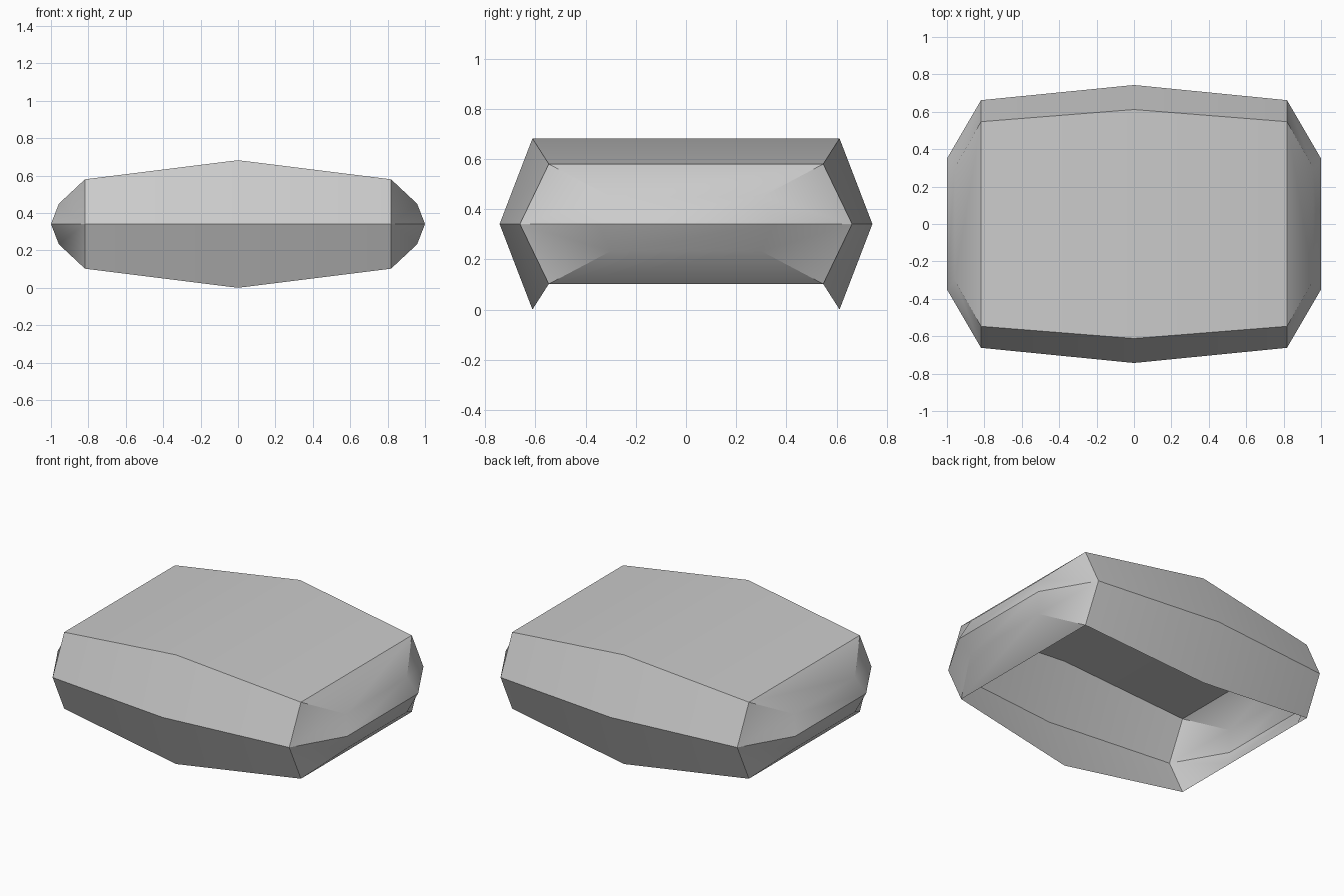
import bpy, bmesh, math

cube = bpy.data.objects.get("Cube")
if cube:
    bpy.data.objects.remove(cube, do_unlink=True)

# Single neutral grey
grey = bpy.data.materials.new("light grey")
grey.use_nodes = True
colour = (0.6, 0.6, 0.6, 1)
grey.diffuse_color = colour
grey.node_tree.nodes["Principled BSDF"].inputs["Base Color"].default_value = colour

MID = 0.341
bm = bmesh.new()


def section(x, edge_y, mid_y, half):
    """Open six-sided section, from front bottom rim over the top to the back rim."""
    pts = [(-edge_y, -half), (-mid_y, 0), (-edge_y, half),
           (edge_y, half), (mid_y, 0), (edge_y, -half)]
    return [bm.verts.new((x, y, MID + z)) for y, z in pts]


def strip(a, b):
    for i in range(len(a) - 1):
        bm.faces.new((a[i], b[i], b[i + 1], a[i + 1]))


# Body: three sections, open underneath
ends = {s: section(s * 0.818, 0.547, 0.662, 0.239) for s in (-1, 1)}
middle = section(0, 0.612, 0.743, MID)
strip(ends[-1], middle)
strip(middle, ends[1])

# Bulging end caps with triangular corner facets
for s, rim in ends.items():
    fb, fm, ft, bt, bk, bb = rim
    rows = []
    for x, y, z in ((0.958, 0.30, -0.108), (1, 0.35, 0), (0.958, 0.30, 0.108)):
        rows.append([bm.verts.new((s * x, side * y, MID + z)) for side in (-1, 1)])
    low, belt, high = rows
    ladder = [(fb, bb), low, belt, high, (ft, bt)]
    for a, b in zip(ladder, ladder[1:]):
        bm.faces.new((a[0], a[1], b[1], b[0]))
    for side, corner in enumerate(((fb, fm, ft), (bb, bk, bt))):
        bottom, equator, top = corner
        fan = [bottom, low[side], belt[side], high[side], top]
        for a, b in zip(fan, fan[1:]):
            bm.faces.new((equator, a, b))

bmesh.ops.recalc_face_normals(bm, faces=bm.faces[:])
top_face = max(bm.faces, key=lambda f: f.calc_center_median().z)
if top_face.normal.z < 0:
    bmesh.ops.reverse_faces(bm, faces=bm.faces[:])

mesh = bpy.data.meshes.new("faceted_shell")
bm.to_mesh(mesh)
bm.free()
mesh.materials.append(grey)
shell = bpy.data.objects.new("faceted_shell", mesh)
bpy.context.collection.objects.link(shell)

# Soft bends, crisp ridges
bpy.ops.object.select_all(action="DESELECT")
shell.select_set(True)
bpy.context.view_layer.objects.active = shell
bpy.ops.object.shade_smooth_by_angle(angle=math.radians(33))
